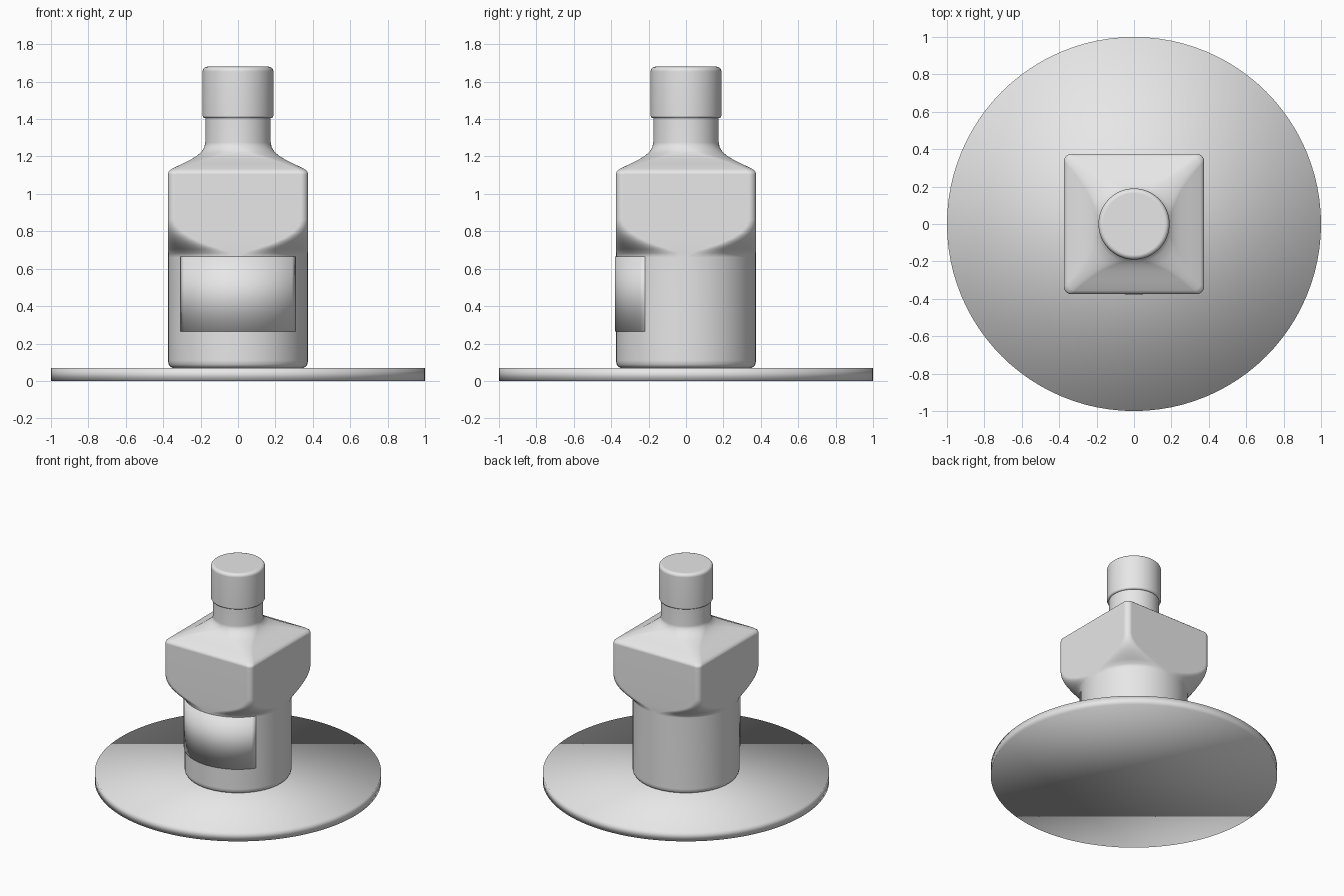
import bpy
import bmesh
from math import sin, cos, pi, radians, asin

if "Cube" in bpy.data.objects:
    bpy.data.objects.remove(bpy.data.objects["Cube"])

COLOUR = (0.8, 0.8, 0.8, 1)
grey = bpy.data.materials.new("light grey")
grey.use_nodes = True
grey.diffuse_color = COLOUR
grey.node_tree.nodes["Principled BSDF"].inputs["Base Color"].default_value = COLOUR


def finish(name, bm, angle=None):
    """Turn a bmesh into a smooth shaded object; angle keeps edges sharp."""
    bmesh.ops.remove_doubles(bm, verts=bm.verts, dist=1e-5)
    bmesh.ops.recalc_face_normals(bm, faces=bm.faces)
    mesh = bpy.data.meshes.new(name)
    bm.to_mesh(mesh)
    bm.free()
    mesh.materials.append(grey)
    obj = bpy.data.objects.new(name, mesh)
    bpy.context.collection.objects.link(obj)
    bpy.ops.object.select_all(action="DESELECT")
    obj.select_set(True)
    bpy.context.view_layer.objects.active = obj
    if angle is None:
        bpy.ops.object.shade_smooth()
    else:
        bpy.ops.object.shade_smooth_by_angle(angle=radians(angle))
    return obj


def rounded_square(half, radius, steps):
    """Outline points; radius equal to half gives a circle."""
    points = []
    for corner in range(4):
        mid = pi / 4 + corner * pi / 2
        cx = (half - radius) * (1 if cos(mid) > 0 else -1)
        cy = (half - radius) * (1 if sin(mid) > 0 else -1)
        for i in range(steps + 1):
            a = corner * pi / 2 + i / steps * pi / 2
            points.append((cx + radius * cos(a), cy + radius * sin(a)))
    return points


def loft(name, sections, steps=12, angle=None):
    """Skin sections of (height, half width, corner radius) and cap the ends."""
    bm = bmesh.new()
    rings = [[bm.verts.new((x, y, z)) for x, y in rounded_square(h, r, steps)]
             for z, h, r in sections]
    n = len(rings[0])
    for low, high in zip(rings, rings[1:]):
        for i in range(n):
            j = (i + 1) % n
            bm.faces.new((low[i], low[j], high[j], high[i]))
    bm.faces.new(rings[0][::-1])
    bm.faces.new(rings[-1])
    return finish(name, bm, angle)


def circle(z, r):
    return (z, r, r)


# Round base plate, shaded as one soft surface
loft("base_disc", [circle(0, 1), circle(0.07, 1)], steps=24)

# Bottle: round below, square shoulders, round neck
W = 0.375
body = loft("bottle_body", [
    circle(0.07, 0.35), circle(0.076, 0.362), circle(0.088, 0.371),
    circle(0.11, W), circle(0.66, W),
    (0.685, W, 0.34), (0.705, W, 0.28), (0.73, W, 0.205), (0.76, W, 0.135),
    (0.79, W, 0.085), (0.825, W, 0.052), (0.86, W, 0.04),
    (1.105, W, 0.04), (1.12, 0.371, 0.04), (1.133, 0.355, 0.04),
    (1.16, 0.30, 0.05), (1.185, 0.25, 0.075), (1.205, 0.218, 0.115),
    (1.225, 0.195, 0.155), circle(1.25, 0.18), circle(1.275, 0.175),
    circle(1.41, 0.175)], angle=50)
body.modifiers.new("clean_shading", "WEIGHTED_NORMAL").keep_sharp = True

# Cap with softened rims
cap = loft("cap", [
    circle(1.405, 0.175), circle(1.407, 0.184), circle(1.418, 0.19),
    circle(1.655, 0.19), circle(1.668, 0.186), circle(1.676, 0.178),
    circle(1.68, 0.165)], angle=50)
cap.modifiers.new("clean_shading", "WEIGHTED_NORMAL").keep_sharp = True

# Thin curved label on the front
R_LABEL = 0.379
half_angle = asin(0.308 / R_LABEL)
bm = bmesh.new()
columns = []
for i in range(25):
    a = half_angle * (i / 12 - 1)
    x, y = R_LABEL * sin(a), -R_LABEL * cos(a)
    columns.append([bm.verts.new((x, y, z)) for z in (0.265, 0.665)])
for left, right in zip(columns, columns[1:]):
    bm.faces.new((left[0], right[0], right[1], left[1]))
label = finish("label", bm, 40)
# Outward normals, so the thickness goes inward
if label.data.polygons[12].normal.y > 0:
    label.data.flip_normals()
thick = label.modifiers.new("thickness", "SOLIDIFY")
thick.thickness = 0.008
thick.offset = -1
